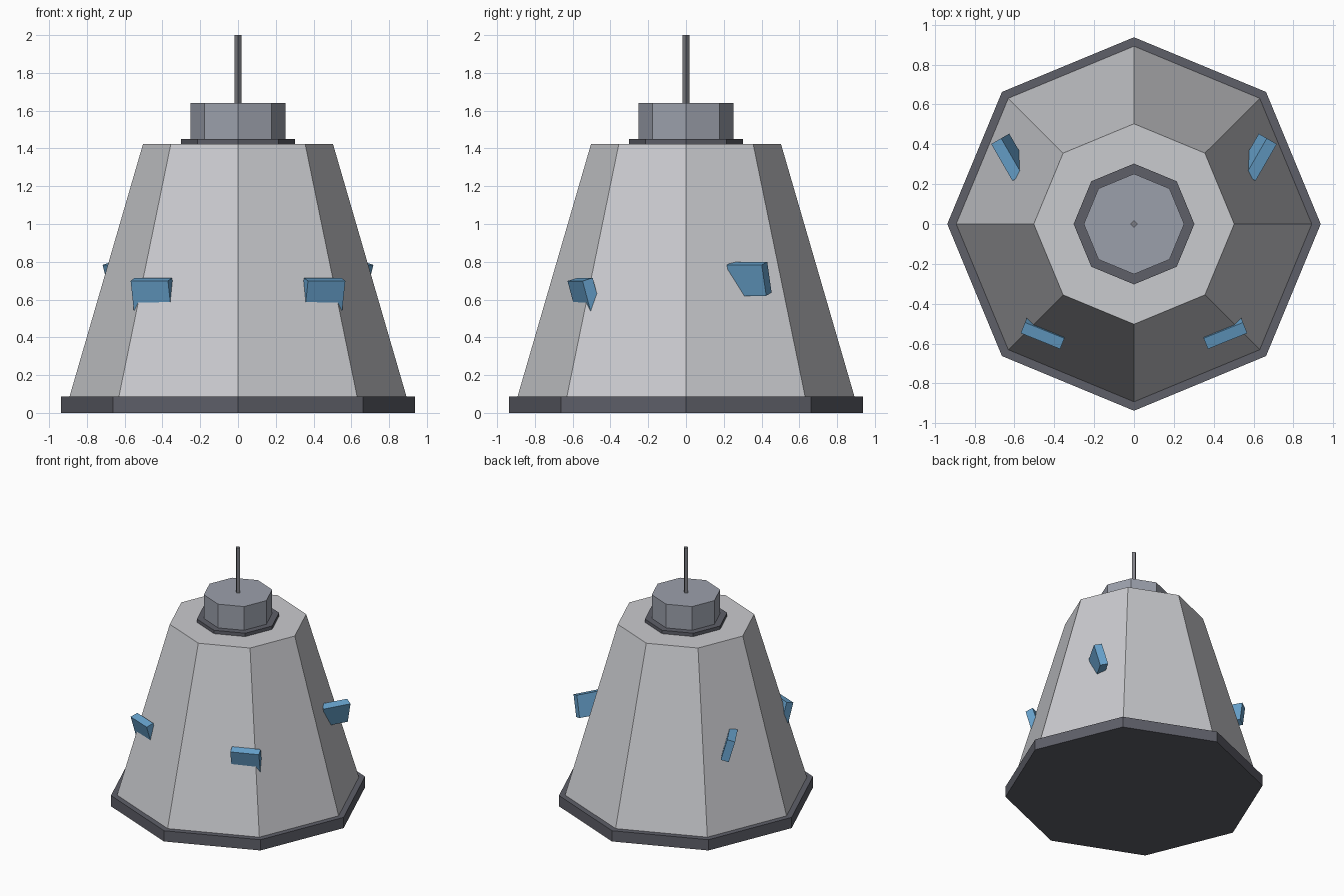
import bpy
import bmesh
import math
from mathutils import Matrix

if "Cube" in bpy.data.objects:
    bpy.data.objects.remove(bpy.data.objects["Cube"])


def material(name, rgb):
    m = bpy.data.materials.new(name)
    m.diffuse_color = (*rgb, 1.0)
    m.use_nodes = True
    m.node_tree.nodes["Principled BSDF"].inputs["Base Color"].default_value = m.diffuse_color
    return m


HULL = material("light_grey", (0.59, 0.595, 0.62))
TRIM = material("dark_grey", (0.112, 0.115, 0.14))
CAP = material("blue_grey", (0.33, 0.35, 0.41))
ROD = material("mid_grey", (0.21, 0.213, 0.235))
BLUE = material("window_blue", (0.14, 0.37, 0.62))


def add_object(name, bm, mat):
    mesh = bpy.data.meshes.new(name)
    bm.to_mesh(mesh)
    bm.free()
    mesh.materials.append(mat)
    obj = bpy.data.objects.new(name, mesh)
    bpy.context.collection.objects.link(obj)
    return obj


def prism(name, sides, r_bottom, r_top, z0, z1, mat):
    """Flat-sided frustum with one corner on the +x axis."""
    bm = bmesh.new()
    rings = [[bm.verts.new((r * math.cos(math.tau * i / sides),
                            r * math.sin(math.tau * i / sides), z))
              for i in range(sides)] for r, z in ((r_bottom, z0), (r_top, z1))]
    low, high = rings
    bm.faces.new(low[::-1])
    bm.faces.new(high)
    for i in range(sides):
        j = (i + 1) % sides
        bm.faces.new((low[i], low[j], high[j], high[i]))
    return add_object(name, bm, mat)


def window(name, x, y, z, heading):
    """Block set into the hull, its top leaning outward."""
    bm = bmesh.new()
    place = (Matrix.Translation((x, y, z))
             @ Matrix.Rotation(math.radians(heading), 4, 'Z')
             @ Matrix.Rotation(math.radians(16), 4, 'Y')
             @ Matrix.Diagonal((0.06, 0.213, 0.17, 1)))
    bmesh.ops.create_cube(bm, size=1, matrix=place)
    return add_object(name, bm, BLUE)


# Stacked octagonal body
prism("base_plate", 8, 0.937, 0.937, 0.0, 0.086, TRIM)
prism("hull", 8, 0.892, 0.503, 0.086, 1.423, HULL)
prism("hatch_collar", 8, 0.303, 0.303, 1.423, 1.45, TRIM)
prism("hatch_cap", 8, 0.252, 0.252, 1.45, 1.64, CAP)

# Square antenna rod
prism("antenna", 4, 0.018, 0.018, 1.64, 2.0, ROD)

# Window blocks, mirrored left and right
for side, label in ((1, "right"), (-1, "left")):
    for row, x, y, z, heading in (("front", 0.45, -0.539, 0.625, -68),
                                  ("rear", 0.618, 0.335, 0.71, -30)):
        window(f"{row}_{label}_window", side * x, y, z,
               heading if side > 0 else 180 - heading)
